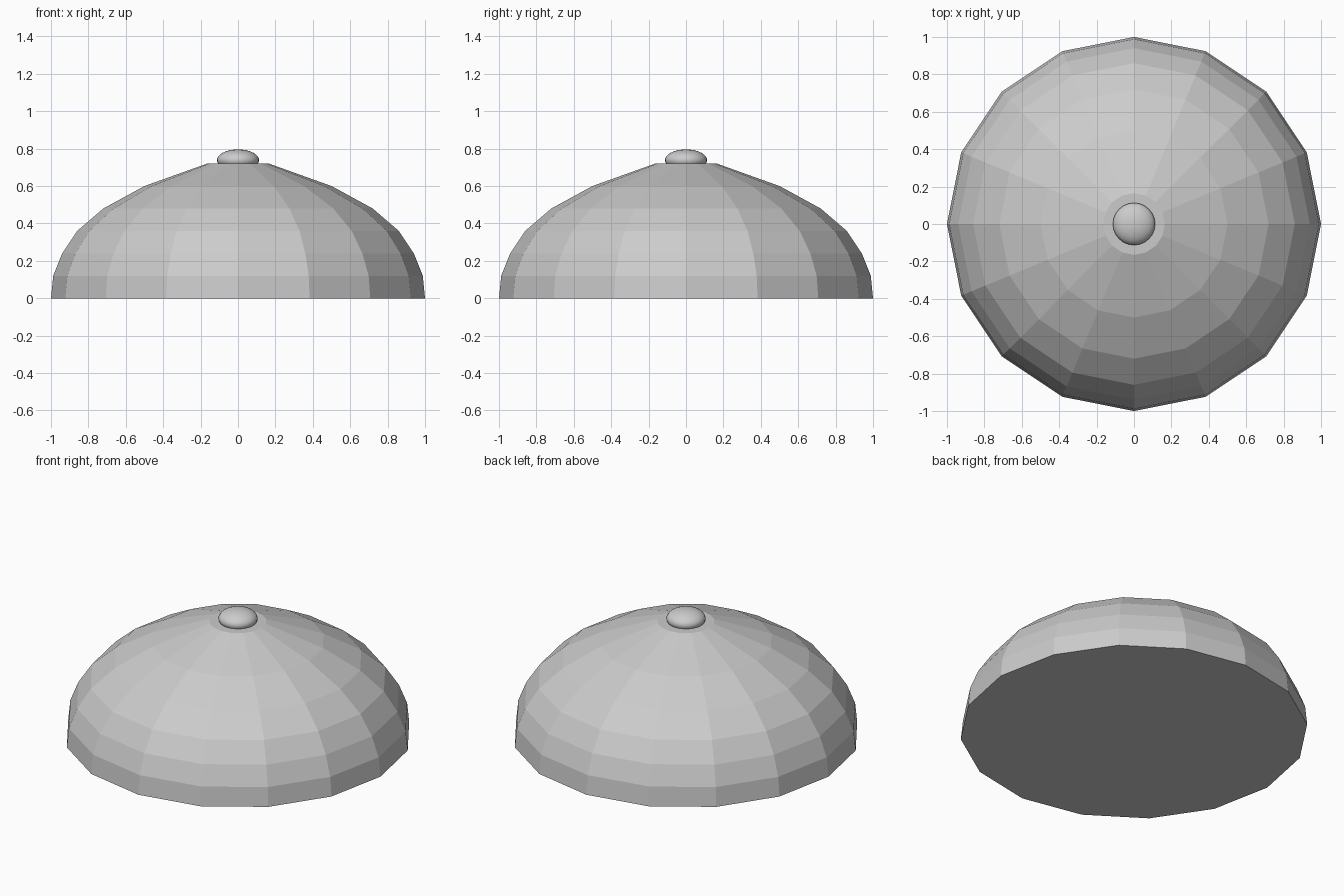
import bpy, bmesh, math

if "Cube" in bpy.data.objects:
    bpy.data.objects.remove(bpy.data.objects["Cube"])

def add_object(name, bm):
    bmesh.ops.recalc_face_normals(bm, faces=bm.faces[:])
    mesh = bpy.data.meshes.new(name)
    bm.to_mesh(mesh)
    bm.free()
    ob = bpy.data.objects.new(name, mesh)
    bpy.context.collection.objects.link(ob)
    return ob

# Faceted dome: ring radii at equal height steps, closed at both ends
SIDES, STEP = 16, 0.12
radii = [1.0, 0.988, 0.94, 0.86, 0.72, 0.50, 0.165]
bm = bmesh.new()
rings = []
for level, r in enumerate(radii):
    rings.append([bm.verts.new((r * math.cos(math.tau * i / SIDES),
                                r * math.sin(math.tau * i / SIDES),
                                level * STEP)) for i in range(SIDES)])
for low, high in zip(rings, rings[1:]):
    for i in range(SIDES):
        j = (i + 1) % SIDES
        bm.faces.new((low[i], low[j], high[j], high[i]))
bm.faces.new(rings[0])
bm.faces.new(rings[-1])
add_object("dome", bm)

# Flattened round knob on top
bm = bmesh.new()
bmesh.ops.create_uvsphere(bm, u_segments=24, v_segments=16, radius=1.0)
bmesh.ops.scale(bm, vec=(0.113, 0.113, 0.058), verts=bm.verts[:])
bmesh.ops.translate(bm, vec=(0, 0, 0.738), verts=bm.verts[:])
knob = add_object("knob", bm)
knob.data.shade_smooth()
